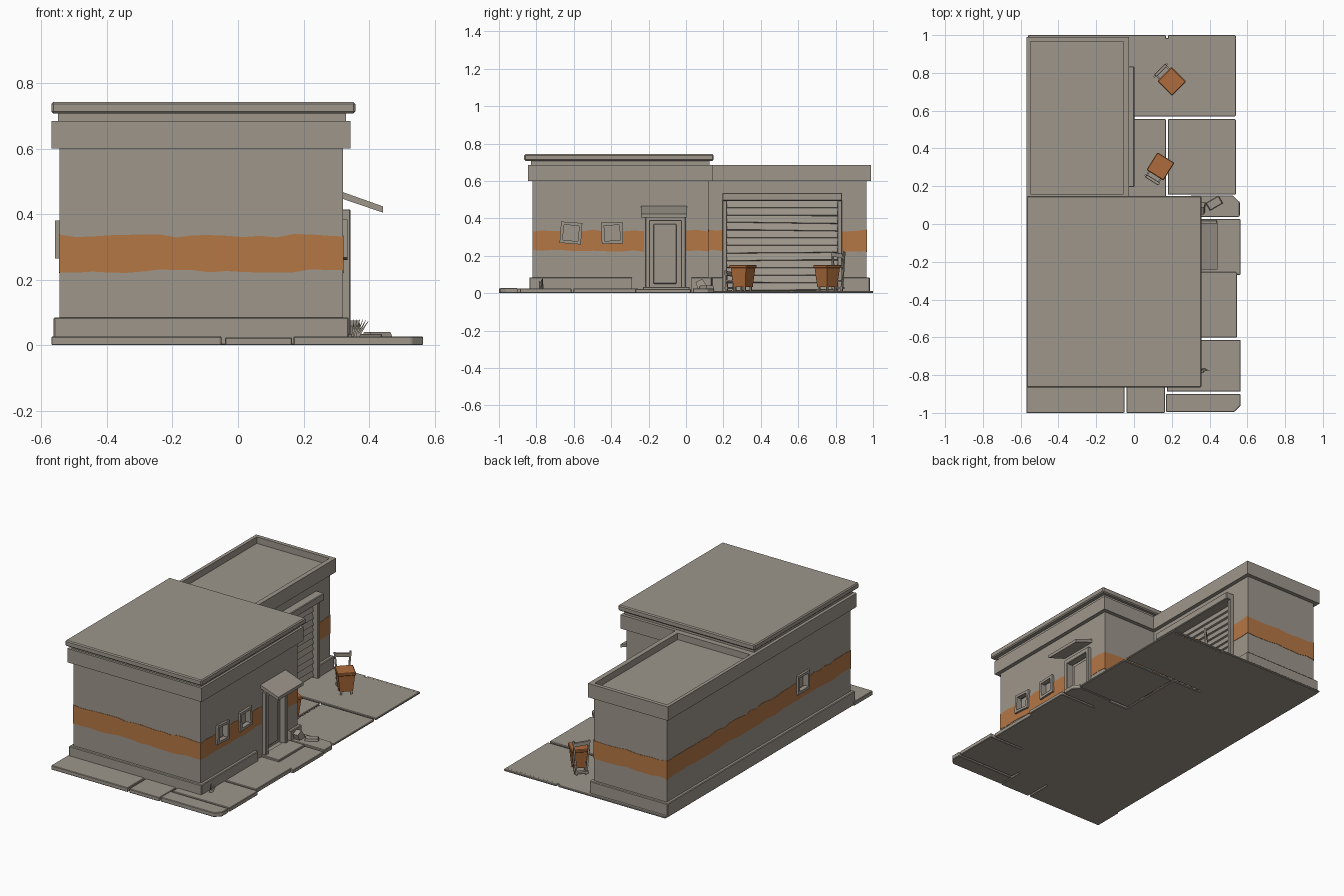
import bpy, bmesh, random
from math import radians
from mathutils import Matrix, Vector

random.seed(4)
if "Cube" in bpy.data.objects:
    bpy.data.objects.remove(bpy.data.objects["Cube"])


def material(name, rgb):
    m = bpy.data.materials.new(name)
    m.use_nodes = True
    m.diffuse_color = (*rgb, 1)
    m.node_tree.nodes["Principled BSDF"].inputs["Base Color"].default_value = (*rgb, 1)
    return m


STONE = material("warm grey stone", (0.34, 0.305, 0.26))
ORANGE = material("orange paint", (0.46, 0.185, 0.06))
BIN = material("rust orange plastic", (0.42, 0.15, 0.045))


def finish(name, bm, mat, bevel=0.0):
    bmesh.ops.recalc_face_normals(bm, faces=bm.faces)
    me = bpy.data.meshes.new(name)
    bm.to_mesh(me)
    bm.free()
    me.materials.append(mat)
    ob = bpy.data.objects.new(name, me)
    bpy.context.collection.objects.link(ob)
    if bevel:
        mod = ob.modifiers.new("worn edges", "BEVEL")
        mod.width, mod.segments = bevel, 1
    return ob


def box(name, x, y, z, mat=STONE, bevel=0.0, rot=None, taper=1.0, place=None):
    """Box from ranges, with optional turn about its centre, taper and placement."""
    bm = bmesh.new()
    bmesh.ops.create_cube(bm, size=1)
    for v in bm.verts:
        if v.co.z < 0:
            v.co.xy *= taper
    size = [r[1] - r[0] for r in (x, y, z)]
    bm.transform(Matrix.Diagonal((*size, 1)))
    if rot:
        bm.transform(Matrix.Rotation(radians(rot[0]), 4, rot[1]))
    bm.transform(Matrix.Translation([sum(r) / 2 for r in (x, y, z)]))
    if place:
        bm.transform(place)
    return finish(name, bm, mat, bevel)


def prism(name, points, depth, mat=STONE, bevel=0.0):
    """Extrude a flat outline along a vector."""
    bm = bmesh.new()
    f = bm.faces.new([bm.verts.new(p) for p in points])
    ext = bmesh.ops.extrude_face_region(bm, geom=[f])["geom"]
    bmesh.ops.translate(bm, verts=[g for g in ext if isinstance(g, bmesh.types.BMVert)], vec=depth)
    return finish(name, bm, mat, bevel)


def cut(ob, cutters):
    """Cut openings and keep the resulting mesh."""
    for c in cutters:
        mod = ob.modifiers.new("opening", "BOOLEAN")
        mod.operation, mod.solver, mod.object = "DIFFERENCE", "EXACT", c
    mesh = bpy.data.meshes.new_from_object(ob.evaluated_get(bpy.context.evaluated_depsgraph_get()))
    ob.modifiers.clear()
    ob.data = mesh


def l_shape(grow, z):
    """Building footprint, pushed outward by a margin."""
    g = grow
    return [(-.545 - g, -.82 - g, z), (.32 + g, -.82 - g, z), (.32 + g, .12 + g, z),
            (-.05 + g, .12 + g, z), (-.05 + g, .965 + g, z), (-.545 - g, .965 + g, z)]


# Cutters for windows, doors and the roof well
windows = [(.32, -.615, 1), (.32, -.395, 1), (-.545, -.35, -1)]
openings = [box("window_cutter", (x - .025, x + .025), (y - .045, y + .045), (.275, .37))
            for x, y, s in windows]
door_cut = box("door_cutter", (.295, .4), (-.195, -.025), (.03, .395))
gate_cut = box("gate_cutter", (-.085, .05), (.215, .815), (.01, .5))
plinth_cut = box("plinth_cutter", (.32, .5), (-.29, .03), (-.1, .2))
well_cut = box("roof_cutter", (-.548, -.055), (.16, .965), (.645, .8))
openings += [door_cut, gate_cut]

# Walls, plinth and cornice
walls = prism("walls", l_shape(0, 0), (0, 0, .63))
cut(walls, openings)
plinth = prism("plinth", l_shape(.018, 0), (0, 0, .085), bevel=.004)
cut(plinth, [plinth_cut, door_cut, gate_cut])
cornice = prism("cornice", l_shape(.024, .6), (0, 0, .085))
cut(cornice, [well_cut])
box("roof_neck", (-.55, .33), (-.83, .125), (.68, .715))
box("roof_slab", (-.57, .358), (-.865, .148), (.708, .743), bevel=.006)


# Painted band with wobbly edges
def band(a, b, normal):
    a, b, n = Vector((*a, 0)), Vector((*b, 0)), Vector((*normal, 0))
    steps = max(2, int((b - a).length / .05))
    along = [a.lerp(b, i / steps) - n * .003 for i in range(steps + 1)]
    low = [p + Vector((0, 0, .226 + random.uniform(-.006, .006))) for p in along]
    top = [p + Vector((0, 0, .334 + random.uniform(-.006, .006))) for p in along]
    ob = prism("painted_band", low + top[::-1], n * .005, ORANGE)
    cut(ob, openings)


E = .002
band((-.545 - E, -.82), (.32 + E, -.82), (0, -1))
band((.32, -.82 - E), (.32, -.225), (1, 0))
band((.32, 0), (.32, .12 + E), (1, 0))
band((.32 + E, .12), (-.05, .12), (0, 1))
band((-.05, .12), (-.05, .2), (1, 0))
band((-.05, .835), (-.05, .965 + E), (1, 0))
band((-.05 + E, .965), (-.545 - E, .965), (0, 1))
band((-.545, .965 + E), (-.545, -.82 - E), (-1, 0))

# Window frames, slightly crooked
for i, (x, y, s) in enumerate(windows):
    xr = sorted((x - s * .015, x + s * .014))
    turn = Matrix.Translation((x, y, .322)) @ Matrix.Rotation(radians((-4, 2, 0)[i]), 4, "X")
    off = (xr[0] - x, xr[1] - x)
    for side in (-1, 1):
        c = side * .049
        box("window_jamb", off, (c - .008, c + .008), (-.058, .058), place=turn)
        box("window_rail", off, (-.057, .057), (c - .008, c + .008), place=turn)

# Entrance door, frame, sloping canopy and step
for y in (-.205, -.015):
    box("door_post", (.3, .343), (y - .012, y + .012), (.02, .405), bevel=.003)
box("door_lintel", (.3, .343), (-.217, -.003), (.385, .415), bevel=.003)
box("door_panel", (.29, .308), (-.175, -.05), (.05, .37), bevel=.004)
prism("door_canopy", [(.31, -.24, .45), (.31, -.24, .471), (.442, -.24, .424), (.442, -.24, .405)],
      (0, .245, 0))
box("door_step", (.32, .44), (-.23, .02), (.01, .034), bevel=.003)

# Roller shutter with bent slats
count, low, high = 12, .015, .495
pitch = (high - low) / count
for i in range(count):
    z = low + pitch * (i + .5)
    tilt = Matrix.Translation((-.066, .515, z)) @ Matrix.Rotation(random.uniform(-.014, .014), 4, "X") \
        @ Matrix.Rotation(radians(-16), 4, "Y")
    box("shutter_slat", (-.007, .007), (-.305, .305), (-pitch * .5, pitch * .5), place=tilt)
for y in (.207, .823):
    box("shutter_post", (-.07, -.025), (y - .012, y + .012), (.01, .5), bevel=.003)
box("shutter_hood", (-.07, .002), (.195, .835), (.493, .537), bevel=.004)

# Paving slabs with gaps between them: x range, y range, height
base = .012
for xr, yr, h in [((-.57, -.05), (-1, -.82), .026), ((-.04, .165), (-1, -.82), .024),
                  ((.17, .565), (-.995, -.9), .027), ((.175, .565), (-.888, -.613), .025),
                  ((.3, .545), (-.602, -.255), .025), ((.3, .565), (-.27, .026), .022),
                  ((.3, .56), (.038, .15), .026), ((-.06, .17), (.11, .555), base),
                  ((.18, .54), (.155, .555), base), ((-.06, .54), (.57, .985), base),
                  ((-.56, .17), (.95, 1), base), ((.18, .54), (.98, 1), base)]:
    x0, x1, y0, y1 = *xr, *yr
    c = .035 if x1 > .555 and (y0 < -.95 or y1 > .1) else .004
    lo, hi = (c, .004) if y0 < 0 else (.004, c)
    prism("paving_slab", [(x0, y0, 0), (x1 - lo, y0, 0), (x1, y0 + lo, 0),
                          (x1, y1 - hi, 0), (x1 - hi, y1, 0), (x0, y1, 0)], (0, 0, h), bevel=.003)

# Broken stones beside the entrance and a dry grass tuft
box("broken_stone", (.32, .37), (.06, .1), (.02, .07), rot=(25, "X"), taper=1.3)
box("loose_stone", (.39, .46), (.09, .13), (.02, .04), rot=(30, "Z"), taper=1.2)
for i in range(6):
    bm = bmesh.new()
    bmesh.ops.create_cone(bm, segments=3, radius1=.005, radius2=.0005, depth=.06, cap_ends=True)
    bm.transform(Matrix.Translation((.352 + i * .006, -.775 + random.uniform(-.012, .012), .05))
                 @ Matrix.Rotation(radians(4 + i * 6), 4, "Y"))
    finish("grass_blade", bm, STONE)


# Waste bins on small legs, each with a bent frame behind
def waste_bin(x, y, angle, tall):
    p = Matrix.Translation((x, y, base)) @ Matrix.Rotation(radians(angle), 4, "Z")
    box("bin_body", (-.048, .048), (-.048, .048), (.02, .125), BIN, taper=.78, place=p)
    box("bin_lid", (-.053, .053), (-.055, .055), (.122, .14), BIN, bevel=.004, place=p)
    for sx in (-1, 1):
        for sy in (-1, 1):
            box("bin_leg", (sx * .03 - .005, sx * .03 + .005), (sy * .03 - .005, sy * .03 + .005),
                (-.004, .025), place=p)
        box("frame_upright", (sx * .036 - .005, sx * .036 + .005), (.078, .088), (-.004, tall),
            rot=(sx * 5, "Y"), place=p)
        box("frame_arm", (sx * .036 - .004, sx * .036 + .004), (.04, .088), (.05, .058), place=p)
    box("frame_bar", (-.04, .04), (.076, .09), (tall - .03, tall - .008), rot=(6, "Y"), place=p)
    box("frame_foot", (-.04, .04), (.074, .092), (.01, .022), place=p)


waste_bin(.2, .755, 45, .21)
waste_bin(.14, .305, 148, .11)

# Remove the cutters
for c in openings + [plinth_cut, well_cut]:
    bpy.data.objects.remove(c)
